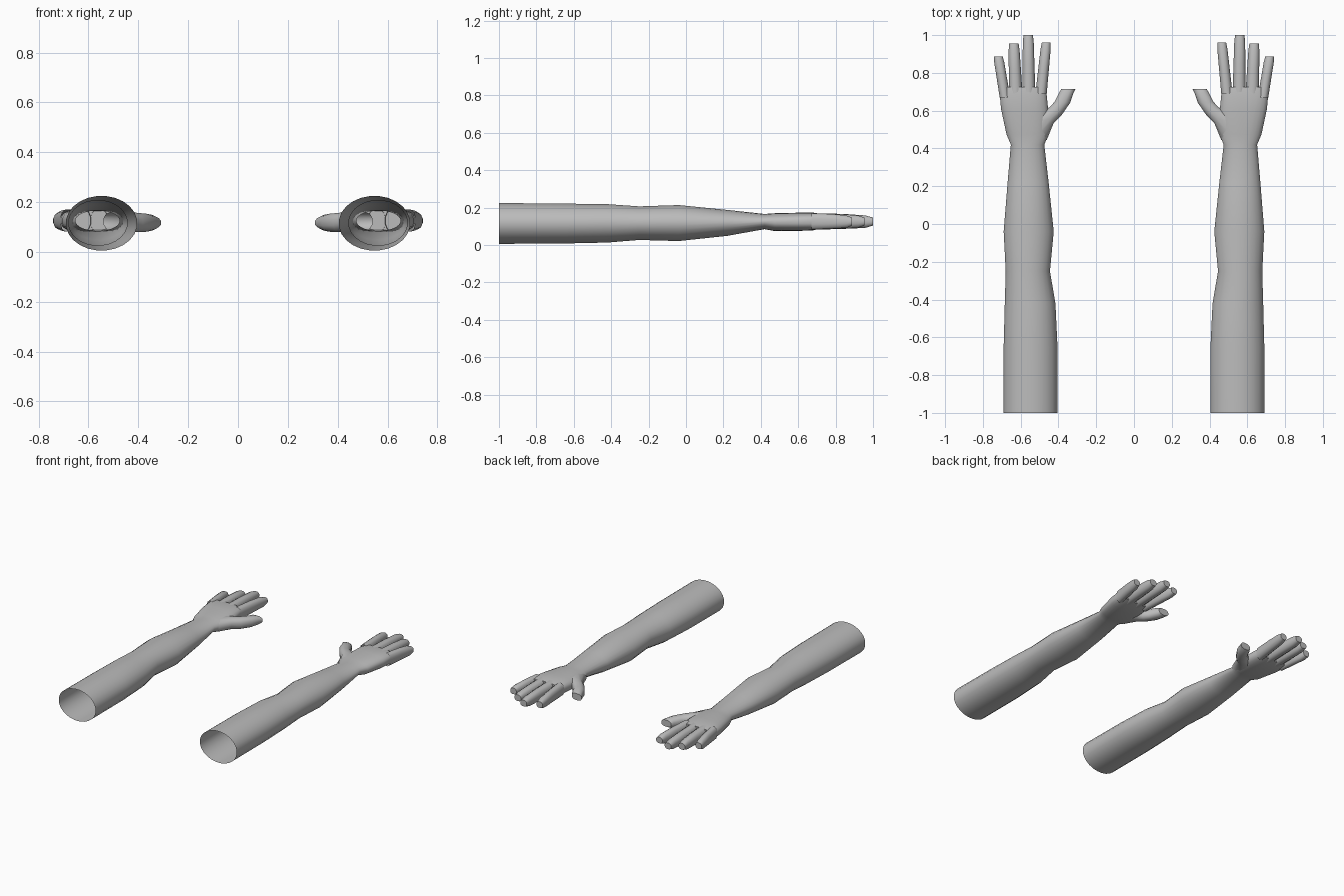
import bpy, bmesh, math

if "Cube" in bpy.data.objects:
    bpy.data.objects.remove(bpy.data.objects["Cube"])

skin = bpy.data.materials.new("plain grey")
skin.diffuse_color = (0.5, 0.5, 0.5, 1)
skin.use_nodes = True
skin.node_tree.nodes["Principled BSDF"].inputs["Base Color"].default_value = skin.diffuse_color


def power(v, p):
    return math.copysign(abs(v) ** p, v)


def loft(name, sections, sides, cap=True):
    """Skin rounded rings. Section: left x, y, right x, y, low z, high z, squareness."""
    bm = bmesh.new()
    rings = []
    for xl, yl, xr, yr, z0, z1, n in sections:
        ring = []
        for i in range(sides):
            a = 2 * math.pi * (i + 0.5) / sides
            c = power(math.cos(a), 2 / n) / math.cos(math.pi / sides)
            c = max(-1, min(1, c))
            s = power(math.sin(a), 2 / n)
            ring.append(bm.verts.new(((xl + xr) / 2 + c * (xr - xl) / 2,
                                      (yl + yr) / 2 + c * (yr - yl) / 2,
                                      (z0 + z1) / 2 + s * (z1 - z0) / 2)))
        rings.append(ring)
    for r, q in zip(rings, rings[1:]):
        for i in range(sides):
            j = (i + 1) % sides
            bm.faces.new((r[i], r[j], q[j], q[i]))
    if cap:
        bm.faces.new(rings[-1])
    bmesh.ops.recalc_face_normals(bm, faces=bm.faces)
    me = bpy.data.meshes.new(name)
    bm.to_mesh(me)
    bm.free()
    me.materials.append(skin)
    me.shade_smooth()
    me.set_sharp_from_angle(angle=math.radians(50))
    ob = bpy.data.objects.new(name, me)
    bpy.context.collection.objects.link(ob)
    # second arm on the other side
    ob.modifiers.new("mirror", 'MIRROR').use_mirror_merge = False
    return ob


# Arm and palm: y, x range, z range, squareness (open at the shoulder end)
arm = [(-1.00, .405, .69, .005, .225, 2), (-.65, .405, .69, .007, .222, 2),
       (-.42, .416, .684, .012, .219, 2), (-.25, .445, .679, .026, .207, 2),
       (-.04, .425, .69, .020, .214, 2), (.22, .452, .669, .048, .188, 2),
       (.42, .475, .652, .084, .166, 2), (.475, .452, .675, .074, .170, 2.3),
       (.61, .455, .704, .075, .173, 2.6), (.68, .462, .71, .078, .173, 2.9),
       (.725, .468, .706, .088, .165, 3)]
loft("arm_and_palm", [(x0, y, x1, y, z0, z1, n) for y, x0, x1, z0, z1, n in arm], 24)

# Fingers: base x range, base y, tip x range, tip y
fingers = {"index_finger": (.462, .522, .69, .438, .491, .96),
           "middle_finger": (.522, .592, .69, .532, .588, 1.0),
           "ring_finger": (.590, .662, .69, .608, .664, .955),
           "little_finger": (.655, .711, .67, .692, .745, .887)}
for name, (a0, a1, ya, b0, b1, yb) in fingers.items():
    rings = []
    for t, z0, z1, inset in [(0, .080, .171, 0), (.5, .085, .167, 0),
                             (.86, .090, .159, 0), (1, .103, .147, .003)]:
        y = ya + (yb - ya) * t
        rings.append((a0 + (b0 - a0) * t + inset, y, a1 + (b1 - a1) * t - inset, y,
                      z0, z1, 2.4))
    loft(name, rings, 12)

# Thumb, curving away from the palm
loft("thumb", [(.462, .445, .54, .59, .083, .162, 2.2),
               (.425, .535, .475, .60, .080, .162, 2.2),
               (.382, .578, .448, .618, .078, .158, 2.3),
               (.338, .642, .422, .645, .080, .154, 2.4),
               (.322, .69, .395, .698, .084, .150, 2.4),
               (.309, .715, .385, .714, .094, .141, 2.4)], 12)
